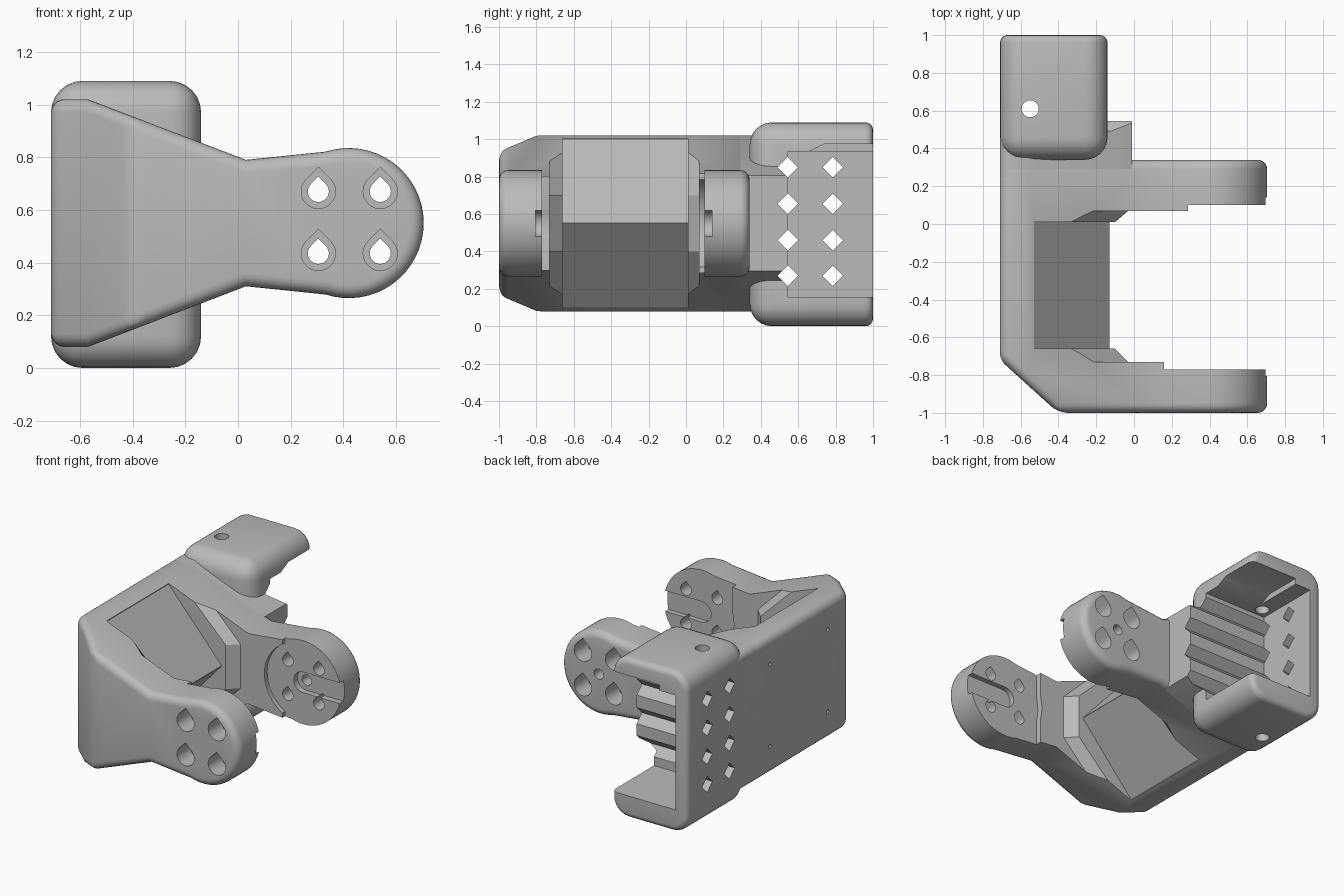
import bpy, bmesh, math
from mathutils import Vector

cube = bpy.data.objects.get("Cube")
if cube:
    bpy.data.objects.remove(cube, do_unlink=True)

MID = 0.55                      # height of the symmetry plane
PIVOT = (0.42, MID)             # centre of the round arm ends

grey = bpy.data.materials.new("light_grey_plastic")
grey.use_nodes = True
grey.diffuse_color = (0.5, 0.5, 0.5, 1)
grey.node_tree.nodes["Principled BSDF"].inputs["Base Color"].default_value = (0.5, 0.5, 0.5, 1)

AXES = {"x": lambda a, b, t: (t, a, b),
        "y": lambda a, b, t: (a, t, b),
        "z": lambda a, b, t: (a, b, t)}


def loft(sections, axis="y"):
    """Closed solid through (position, outline) sections along an axis."""
    bm = bmesh.new()
    rings = [[bm.verts.new(AXES[axis](a, b, t)) for a, b in pts] for t, pts in sections]
    n = len(rings[0])
    for r, s in zip(rings, rings[1:]):
        for i in range(n):
            j = (i + 1) % n
            bm.faces.new((r[i], r[j], s[j], s[i]))
    bm.faces.new(rings[0])
    bm.faces.new(rings[-1])
    bmesh.ops.recalc_face_normals(bm, faces=bm.faces)
    return bm


def prism(pts, t0, t1, axis="y"):
    return loft([(t0, pts), (t1, pts)], axis)


def rect(a0, b0, a1, b1):
    return [(a0, b0), (a1, b0), (a1, b1), (a0, b1)]


def arc(c, r, start, end, n):
    angles = [math.radians(start + (end - start) * i / n) for i in range(n + 1)]
    return [(c[0] + r * math.cos(a), c[1] + r * math.sin(a)) for a in angles]


def circle(c, r, n=24):
    return arc(c, r, 0, 360, n)[:-1]


def teardrop(c, r):
    return arc(c, r, 45, -225, 18) + [(c[0], c[1] + r * math.sqrt(2))]


def mirrored(upper):
    """Outline from its upper half, reflected about the mid height."""
    return upper + [(x, 2 * MID - z) for x, z in reversed(upper)]


def round_edges(bm, edges, offset, segments=5):
    bmesh.ops.bevel(bm, geom=edges, offset=offset, segments=segments,
                    profile=0.5, affect='EDGES', clamp_overlap=False)


def sharp(bm, degrees=35):
    return [e for e in bm.edges if e.calc_face_angle(0) > math.radians(degrees)]


def make(name, bm):
    bmesh.ops.recalc_face_normals(bm, faces=bm.faces)
    mesh = bpy.data.meshes.new(name)
    bm.to_mesh(mesh)
    bm.free()
    obj = bpy.data.objects.new(name, mesh)
    bpy.context.collection.objects.link(obj)
    return obj


def cut(target, bm):
    cutter = make("cutter", bm)
    cutter.hide_render = True
    mod = target.modifiers.new("cut", 'BOOLEAN')
    mod.operation = 'DIFFERENCE'
    mod.solver = 'EXACT'
    mod.object = cutter
    bpy.context.view_layer.objects.active = target
    with bpy.context.temp_override(object=target, active_object=target):
        bpy.ops.object.modifier_apply(modifier=mod.name)
    bpy.data.objects.remove(cutter, do_unlink=True)


# Bracket: tapered profile with round arm ends and a chamfered front corner
upper = [(-0.71, 1.02), (-0.57, 1.02), (0.03, 0.79)]
outline = upper + arc(PIVOT, 0.285, 108, -108, 32) + \
    [(x, 2 * MID - z) for x, z in reversed(upper)]
bm = prism(outline, -1, 0.34)
corner = bmesh.ops.bisect_plane(bm, geom=bm.verts[:] + bm.edges[:] + bm.faces[:],
                                plane_co=(-0.71, -0.72, 0), plane_no=(-0.28, -0.31, 0),
                                clear_outer=True)
bmesh.ops.contextual_create(bm, geom=[e for e in corner["geom_cut"]
                                      if isinstance(e, bmesh.types.BMEdge)])
bmesh.ops.recalc_face_normals(bm, faces=bm.faces)
round_edges(bm, sharp(bm), 0.05)
bracket = make("bracket", bm)

# Space between the arms, leaving a wedge-shaped ridge on the back wall
cut(bracket, prism(mirrored([(1, 1.3), (-0.53, 1.3), (-0.53, 1.0)]
                            + [(-0.13, MID + 0.001)]), -0.66, 0.01))
# Splayed pads at the arm roots
narrow = mirrored([(1, 1.19), (-0.6, 1.19), (-0.1, 0.7)])
wide = mirrored([(1, 1.19), (-0.52, 1.19), (-0.03, 0.7)])
cut(bracket, loft([(-0.73, wide), (-0.66, narrow), (0.01, narrow), (0.07, wide)]))
# Shallow seats on the inner arm faces
cut(bracket, prism(circle(PIVOT, 0.27, 48), -0.77, 0.1))
cut(bracket, prism(rect(0.16, 0, 1, 1.2), -0.77, -0.4))
cut(bracket, prism(rect(0.285, 0, 1, 1.2), -0.4, 0.1))
# Lever slots open at the arm tips
cut(bracket, prism(arc(PIVOT, 0.07, 90, 270, 12)
                   + [(1, MID - 0.07), (1, MID + 0.07)], -0.805, 0.14))
# Teardrop screw holes with counterbores
for x in (0.305, 0.54):
    for z in (0.435, 0.67):
        cut(bracket, prism(teardrop((x, z), 0.04), -1.1, 0.5))
        cut(bracket, prism(teardrop((x, z), 0.065), -1.1, -0.86))
        cut(bracket, prism(teardrop((x, z), 0.065), 0.2, 0.5))
cut(bracket, prism(circle(PIVOT, 0.035), 0, 0.5))
# Pilot holes in the outer wall
for y in (-0.51, 0.11):
    for z in (MID - 0.28, MID + 0.28):
        cut(bracket, prism(circle((y, z), 0.014, 12), -0.8, -0.62, "x"))

# Rear block joining the bracket to the housing
bm = prism(mirrored([(-0.71, 1.02), (-0.57, 1.02), (-0.01, 0.805)]), 0.25, 0.545)
round_edges(bm, [e for e in sharp(bm) if abs(e.verts[0].co.y - e.verts[1].co.y) > 0.1
                 and e.verts[0].co.x < -0.5], 0.05)
rear_block = make("rear_block", bm)

# Housing: rounded box, softer at its front than at its open rear
bm = prism(rect(-0.71, 0, -0.14, 1.09), 0.34, 1)
round_edges(bm, [e for e in bm.edges if min(v.co.y for v in e.verts) < 0.5], 0.12, 6)
round_edges(bm, [e for e in bm.edges if min(v.co.y for v in e.verts) > 0.99], 0.04, 4)
housing = make("housing", bm)
cut(housing, prism(rect(-0.62, 0.155, 0.5, 0.935), 0.545, 1.2))
# Relief under the upper lip
cut(housing, prism([(0.66, 0.9), (0.66, 0.935), (0.74, 0.975), (1.2, 0.975), (1.2, 0.9)],
                   -0.5, 0.5, "x"))
# Screw holes through both lips
cut(housing, prism(circle((-0.55, 0.61), 0.045), -0.2, 1.3, "z"))

# Diamond channels through the wall, grooving the block
for y in (0.545, 0.785):
    for z in (0.27, 0.46, 0.655, 0.85):
        diamond = [(y - 0.055, z), (y, z - 0.055), (y + 0.055, z), (y, z + 0.055)]
        cut(housing, prism(diamond, -1, 0.5, "x"))
        if y < 0.6:
            cut(rear_block, prism(diamond, -1, 0.5, "x"))

# Colour and shading
for obj in bpy.context.selected_objects:
    obj.select_set(False)
for obj in (bracket, rear_block, housing):
    obj.data.materials.clear()
    obj.data.materials.append(grey)
    for face in obj.data.polygons:
        face.material_index = 0
    obj.select_set(True)
    bpy.context.view_layer.objects.active = obj
bpy.ops.object.shade_smooth_by_angle(angle=math.radians(30))
